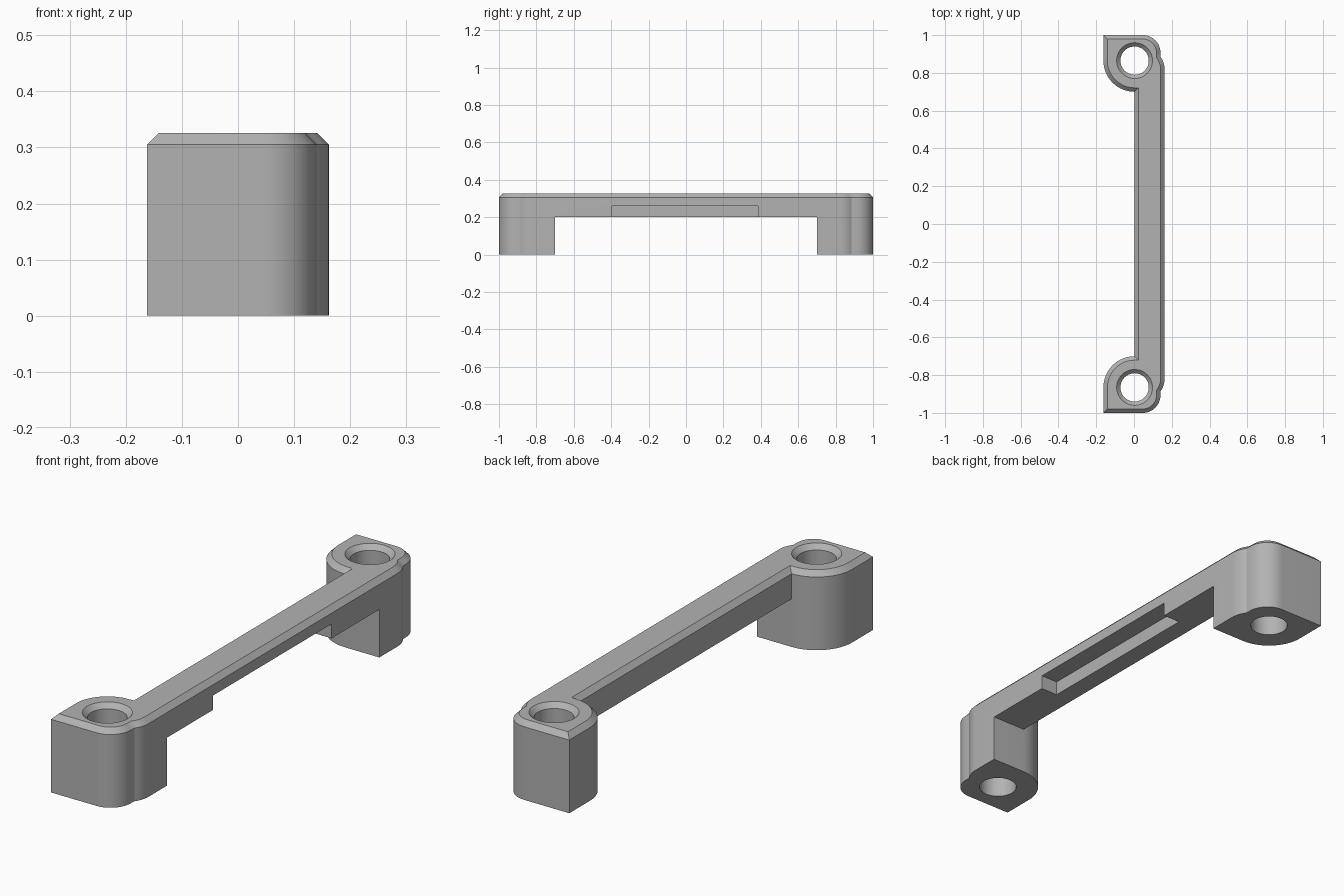
import bpy, bmesh
from math import cos, sin, radians

cube = bpy.data.objects.get("Cube")
if cube:
    bpy.data.objects.remove(cube, do_unlink=True)

HEIGHT, CHAMFER = 0.326, 0.021
SIDE = 0.162        # outer x extent
BAR_INNER = 0.003   # inner side of the bar
PAD_Y = 0.865       # hole centre
HOLE_R = 0.075

grey = bpy.data.materials.new("grey")
grey.use_nodes = True
grey.diffuse_color = (0.45, 0.45, 0.45, 1)
grey.node_tree.nodes["Principled BSDF"].inputs["Base Color"].default_value = (0.45, 0.45, 0.45, 1)


def arc(cx, cy, r, start, end, steps):
    angles = [radians(start + (end - start) * i / steps) for i in range(steps + 1)]
    return [(cx + r * cos(a), cy + r * sin(a)) for a in angles]


def prism(name, outline, z0, z1):
    """Extrude a flat outline between two heights."""
    bm = bmesh.new()
    face = bm.faces.new([bm.verts.new((x, y, z0)) for x, y in outline])
    top = bmesh.ops.extrude_face_region(bm, geom=[face])["geom"]
    for v in top:
        if isinstance(v, bmesh.types.BMVert):
            v.co.z = z1
    bmesh.ops.recalc_face_normals(bm, faces=bm.faces)
    return finish(name, bm)


def finish(name, bm):
    mesh = bpy.data.meshes.new(name)
    bm.to_mesh(mesh)
    bm.free()
    mesh.materials.append(grey)
    obj = bpy.data.objects.new(name, mesh)
    bpy.context.collection.objects.link(obj)
    return obj


def box(name, x0, x1, y0, y1, z0, z1):
    return prism(name, [(x0, y0), (x1, y0), (x1, y1), (x0, y1)], z0, z1)


def cone(name, y, r0, r1, z0, z1):
    bm = bmesh.new()
    bmesh.ops.create_cone(bm, cap_ends=True, segments=48, radius1=r0, radius2=r1, depth=z1 - z0)
    bmesh.ops.translate(bm, verts=bm.verts, vec=(0.003, y, (z0 + z1) / 2))
    return finish(name, bm)


# Half outline: bar shoulder, rounded pad corner, square corner, rounded inner pad
half = arc(0.052, 0.82, SIDE - 0.052, 0, 36, 6)
half += arc(0.047, 0.907, 0.093, 0, 90, 12)
half += [(-SIDE, 1.0)]
half += arc(BAR_INNER, PAD_Y, SIDE + BAR_INNER, 180, 270, 16)
outline = half + [(x, -y) for x, y in reversed(half)]

# Handle body with chamfered top rim
handle = prism("handle_body", outline, 0, HEIGHT)
bm = bmesh.new()
bm.from_mesh(handle.data)
rim = [e for e in bm.edges if all(v.co.z > HEIGHT - 0.001 for v in e.verts)]
bmesh.ops.bevel(bm, geom=rim, offset=CHAMFER, offset_type='OFFSET', segments=1,
                affect='EDGES', profile=0.5, clamp_overlap=False)
bm.to_mesh(handle.data)
bm.free()

# Opening under the bar, recess on its outer lower edge, countersunk holes
cutters = [box("grip_opening", -0.5, 0.5, -0.7, 0.7, -0.1, 0.2),
           box("underside_recess", 0.083, 0.5, -0.395, 0.385, 0.1, 0.26)]
for side in (-1, 1):
    y = side * PAD_Y
    cutters.append(cone("screw_hole", y, HOLE_R, HOLE_R, -0.1, HEIGHT + 0.1))
    cutters.append(cone("countersink", y, HOLE_R - 0.005, HOLE_R + 0.03,
                        HEIGHT - 0.025, HEIGHT + 0.01))

bpy.context.view_layer.objects.active = handle
for cutter in cutters:
    cutter.hide_render = True
    mod = handle.modifiers.new(cutter.name, 'BOOLEAN')
    mod.operation = 'DIFFERENCE'
    mod.solver = 'EXACT'
    mod.object = cutter
    bpy.ops.object.modifier_apply(modifier=mod.name)
    bpy.data.objects.remove(cutter, do_unlink=True)

# Smooth curves, crisp edges
bpy.ops.object.select_all(action='DESELECT')
handle.select_set(True)
bpy.ops.object.shade_smooth_by_angle(angle=radians(25))
